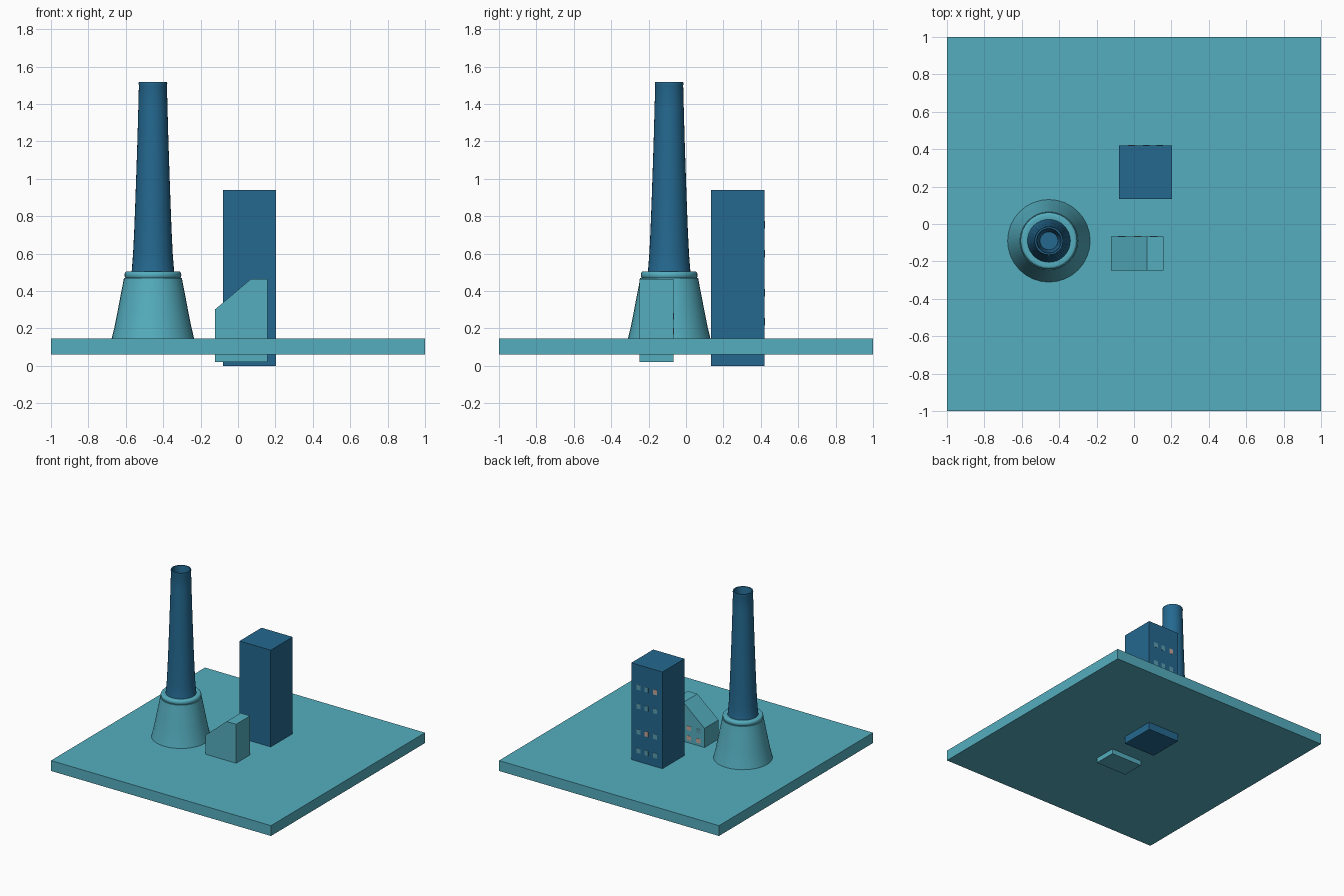
import bpy, bmesh, math

if "Cube" in bpy.data.objects:
    bpy.data.objects.remove(bpy.data.objects["Cube"])


def material(name, rgb):
    m = bpy.data.materials.new(name)
    m.diffuse_color = (*rgb, 1)
    m.use_nodes = True
    m.node_tree.nodes["Principled BSDF"].inputs["Base Color"].default_value = m.diffuse_color
    return m


TEAL = material("teal", (0.09, 0.42, 0.52))
BLUE = material("blue", (0.018, 0.14, 0.28))
GLASS = material("glass", (0.10, 0.33, 0.42))
BEIGE = material("beige", (0.55, 0.38, 0.32))


def new_object(name, bm, mats):
    bmesh.ops.recalc_face_normals(bm, faces=bm.faces)
    me = bpy.data.meshes.new(name)
    bm.to_mesh(me)
    bm.free()
    for m in mats:
        me.materials.append(m)
    ob = bpy.data.objects.new(name, me)
    bpy.context.collection.objects.link(ob)
    return ob


def add_box(bm, lo, hi, mat=0):
    verts = bmesh.ops.create_cube(bm, size=1)["verts"]
    for v in verts:
        for i in range(3):
            v.co[i] = lo[i] if v.co[i] < 0 else hi[i]
    for f in verts[0].link_faces[:] + [f for v in verts for f in v.link_faces]:
        f.material_index = mat


def box(name, lo, hi, mat):
    bm = bmesh.new()
    add_box(bm, lo, hi)
    return new_object(name, bm, [mat])


def windows(name, xs, zs, y, w, h, lit):
    """Grid of thin panes on a wall facing +y; lit holds (row, column) pairs."""
    bm = bmesh.new()
    for r, z in enumerate(zs):
        for c, x in enumerate(xs):
            add_box(bm, (x - w / 2, y - 0.004, z - h / 2),
                    (x + w / 2, y + 0.002, z + h / 2), int((r, c) in lit))
    return new_object(name, bm, [GLASS, BEIGE])


def lathe(name, profile, centre, mat, sides=32):
    """Revolve (radius, z) points about a vertical axis, capping both ends."""
    bm = bmesh.new()
    rings = []
    for r, z in profile:
        rings.append([bm.verts.new((centre[0] + r * math.cos(2 * math.pi * i / sides),
                                    centre[1] + r * math.sin(2 * math.pi * i / sides), z))
                      for i in range(sides)])
    for a, b in zip(rings, rings[1:]):
        for i in range(sides):
            j = (i + 1) % sides
            bm.faces.new((a[i], a[j], b[j], b[i]))
    bm.faces.new(rings[0])
    bm.faces.new(rings[-1])
    ob = new_object(name, bm, [mat])
    bpy.ops.object.select_all(action='DESELECT')
    ob.select_set(True)
    bpy.context.view_layer.objects.active = ob
    bpy.ops.object.shade_smooth_by_angle(angle=math.radians(40))
    return ob


# Ground slab
box("ground_slab", (-1, -1, 0.06), (1, 1, 0.145), TEAL)

# Tall block, passing through the slab, with windows on its back
box("tower_block", (-0.08, 0.135, 0), (0.203, 0.42, 0.94), BLUE)
windows("tower_windows", (0.138, 0.066, -0.013), (0.755, 0.60, 0.39, 0.235),
        0.42, 0.036, 0.04, {(0, 2), (2, 1)})

# Small workshop with a slanted roof
bm = bmesh.new()
outline = [(-0.122, 0.02), (0.157, 0.02), (0.157, 0.465), (0.07, 0.465), (-0.122, 0.302)]
face = bm.faces.new([bm.verts.new((x, -0.248, z)) for x, z in outline])
ext = bmesh.ops.extrude_face_region(bm, geom=[face])["geom"]
for v in ext:
    if isinstance(v, bmesh.types.BMVert):
        v.co.y = -0.066
new_object("workshop", bm, [TEAL])
windows("workshop_windows", (0.105, 0.02, -0.065), (0.265, 0.185),
        -0.066, 0.04, 0.035, {(0, 1), (1, 0), (1, 1), (1, 2)})

# Chimney: flared base, rounded collar and hollow shaft
axis = (-0.455, -0.09)
lathe("chimney_base", [(0.222, 0.14), (0.205, 0.21), (0.189, 0.29), (0.174, 0.37),
                       (0.162, 0.43), (0.155, 0.47)], axis, TEAL)
collar = [(0.138 + 0.014 * math.cos(t), 0.485 + 0.02 * math.sin(t))
          for t in (math.pi * (k / 8 - 0.5) for k in range(9))]
lathe("chimney_collar", [(0.12, 0.465)] + collar + [(0.12, 0.503)], axis, TEAL)
lathe("chimney_shaft", [(0.118, 0.49), (0.113, 0.51), (0.106, 0.60), (0.100, 0.72),
                        (0.095, 0.85), (0.089, 1.02), (0.083, 1.20), (0.078, 1.38),
                        (0.075, 1.50), (0.077, 1.508), (0.075, 1.516), (0.066, 1.516),
                        (0.063, 1.50), (0.055, 1.38), (0.048, 1.28)], axis, BLUE)
